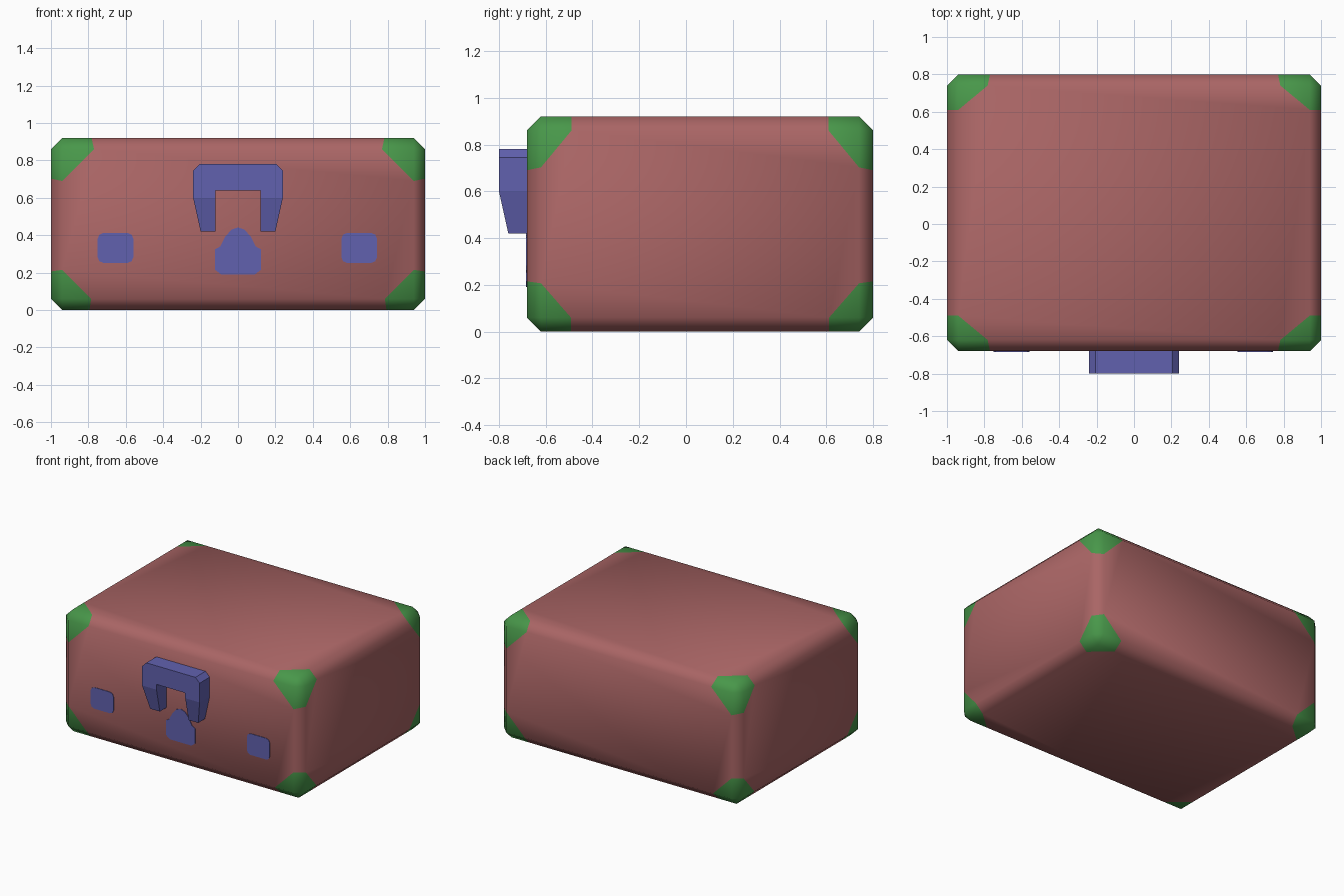
import bpy, bmesh, math
from mathutils import Vector

if "Cube" in bpy.data.objects:
    bpy.data.objects.remove(bpy.data.objects["Cube"])


def material(name, rgb):
    m = bpy.data.materials.new(name)
    m.diffuse_color = (*rgb, 1.0)
    m.use_nodes = True
    m.node_tree.nodes["Principled BSDF"].inputs["Base Color"].default_value = m.diffuse_color
    return m


RED = material("dusty red", (0.40, 0.13, 0.13))
GREEN = material("green", (0.065, 0.31, 0.068))
BLUE = material("slate blue", (0.12, 0.12, 0.43))

FRONT, BACK, TOP = -0.68, 0.80, 0.92


def finish(bm, name, mats):
    bmesh.ops.recalc_face_normals(bm, faces=bm.faces)
    me = bpy.data.meshes.new(name)
    bm.to_mesh(me)
    bm.free()
    for m in mats:
        me.materials.append(m)
    ob = bpy.data.objects.new(name, me)
    bpy.context.collection.objects.link(ob)
    return ob


# Case body: chamfered box, with the corner caps cut into its surface
bm = bmesh.new()
bmesh.ops.create_cube(bm, size=1)
bmesh.ops.scale(bm, vec=(2, BACK - FRONT, TOP), verts=bm.verts)
bmesh.ops.translate(bm, vec=(0, (FRONT + BACK) / 2, TOP / 2), verts=bm.verts)
bmesh.ops.bevel(bm, geom=bm.edges[:], offset=0.06, offset_type='OFFSET',
                segments=1, profile=0.5, affect='EDGES')
planes = []
for sx in (-1, 1):
    for y, sy in ((FRONT, -1), (BACK, 1)):
        for z, sz in ((0, -1), (TOP, 1)):
            r = 0.29 if sz > 0 else 0.275
            co = Vector((sx * (1 - r), y, z))
            no = Vector((sx / r, sy / 0.24, sz / r)).normalized()
            planes.append((co, no))
for co, no in planes:
    bmesh.ops.bisect_plane(bm, geom=bm.verts[:] + bm.edges[:] + bm.faces[:],
                           dist=1e-5, plane_co=co, plane_no=no)
for f in bm.faces:
    f.smooth = True
    c = f.calc_center_median()
    f.material_index = int(any((c - co).dot(no) > 0 for co, no in planes))
finish(bm, "case_body", [RED, GREEN])

# Handle: upside-down U on the front, legs thinning towards their tips
half = [(0.12, 0.64), (0.12, 0.6), (0.24, 0.6), (0.24, 0.745), (0.205, 0.78)]
leg = [(0.12, 0.42), (0.20, 0.42)]
bm = bmesh.new()


def vert(x, z):
    return bm.verts.new((x, FRONT + 0.005, z))


right = [vert(x, z) for x, z in half]
left = [vert(-x, z) for x, z in half]
bm.faces.new(right + left[::-1])
for s, side in ((1, right), (-1, left)):
    tips = [vert(s * x, z) for x, z in leg]
    bm.faces.new([side[1], tips[0], tips[1], side[2]])
bmesh.ops.recalc_face_normals(bm, faces=bm.faces)
ext = bmesh.ops.extrude_face_region(bm, geom=bm.faces[:])
for v in ext["geom"]:
    if isinstance(v, bmesh.types.BMVert):
        v.co.y = -0.80 if v.co.z > 0.5 else -0.76
finish(bm, "handle", [BLUE])


# Thin plates on the front
def plate(name, pts):
    bm = bmesh.new()
    f = bm.faces.new([bm.verts.new((x, FRONT + 0.001, z)) for x, z in pts])
    ext = bmesh.ops.extrude_face_region(bm, geom=[f])
    bmesh.ops.translate(bm, vec=(0, -0.005, 0), verts=[
        v for v in ext["geom"] if isinstance(v, bmesh.types.BMVert)])
    finish(bm, name, [BLUE])


def rounded(cx, cz, w, h, r):
    pts = []
    for i in range(4):
        a0 = i * math.pi / 2
        sx, sz = ((1, 1), (-1, 1), (-1, -1), (1, -1))[i]
        for k in range(3):
            a = a0 + k * math.pi / 4
            pts.append((cx + sx * (w / 2 - r) + r * math.cos(a),
                        cz + sz * (h / 2 - r) + r * math.sin(a)))
    return pts


# Two latches
plate("left_latch", rounded(-0.655, 0.332, 0.19, 0.16, 0.03))
plate("right_latch", rounded(0.648, 0.332, 0.19, 0.16, 0.03))

# Lock: square base with a domed top
side = [(0.09, 0.19), (0.122, 0.215), (0.122, 0.325), (0.095, 0.34),
        (0.07, 0.39), (0.035, 0.43)]
plate("lock", side + [(0, 0.442)] + [(-x, z) for x, z in reversed(side)])
